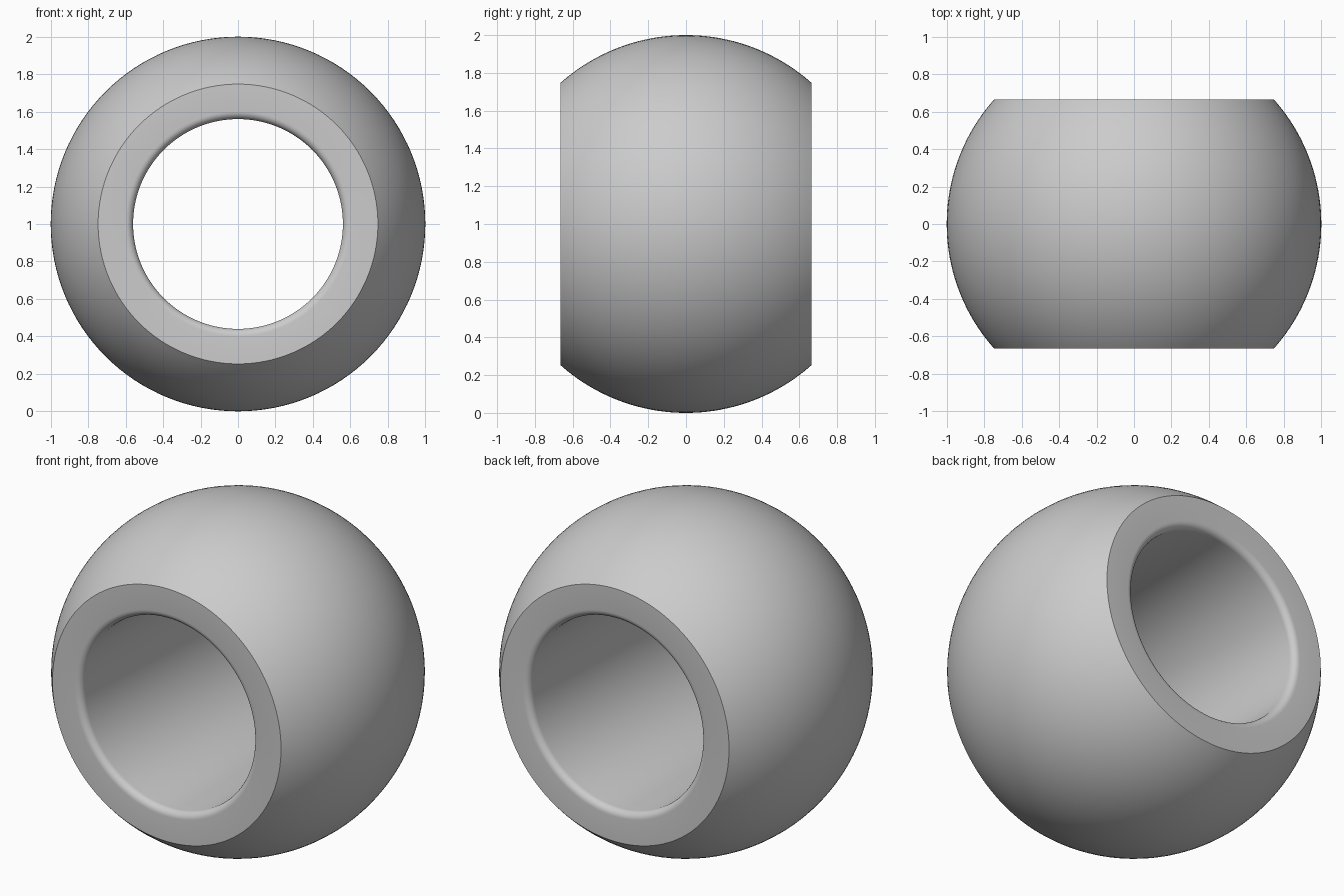
import bpy
import bmesh
from math import sin, cos, asin, pi, radians
from mathutils import Vector, Matrix

cube = bpy.data.objects.get("Cube")
if cube:
    bpy.data.objects.remove(cube, do_unlink=True)

RADIUS = 1.0        # outer sphere
HALF_WIDTH = 0.665  # flat cut faces
BORE = 0.56         # hole radius
FILLET = 0.04       # rounded lip of the hole
SEGMENTS = 128


def arc(cx, cy, r, start, end, steps):
    """Points (distance from axis, y) along an arc."""
    angles = [start + (end - start) * i / steps for i in range(steps + 1)]
    return [(cx + r * cos(a), cy + r * sin(a)) for a in angles]


# Closed cross-section: outer sphere, back lip, front lip
edge = asin(HALF_WIDTH / RADIUS)
lip_x, lip_y = BORE + FILLET, HALF_WIDTH - FILLET
profile = arc(0, 0, RADIUS, -edge, edge, 40)
profile += arc(lip_x, lip_y, FILLET, pi / 2, pi, 6)
profile += arc(lip_x, -lip_y, FILLET, pi, 1.5 * pi, 6)

# Revolve the cross-section about the y axis
bm = bmesh.new()
rings = []
for s in range(SEGMENTS):
    turn = Matrix.Rotation(2 * pi * s / SEGMENTS, 3, 'Y')
    rings.append([bm.verts.new(turn @ Vector((r, y, 0))) for r, y in profile])
count = len(profile)
for s, ring in enumerate(rings):
    following = rings[(s + 1) % SEGMENTS]
    for i in range(count):
        j = (i + 1) % count
        bm.faces.new((ring[i], ring[j], following[j], following[i]))
bmesh.ops.recalc_face_normals(bm, faces=bm.faces)
bmesh.ops.translate(bm, verts=bm.verts, vec=(0, 0, RADIUS))

mesh = bpy.data.meshes.new("bead")
bm.to_mesh(mesh)
bm.free()
bead = bpy.data.objects.new("bead", mesh)
bpy.context.collection.objects.link(bead)

# Plain grey material
grey = bpy.data.materials.new("light grey")
grey.use_nodes = True
colour = (0.6, 0.6, 0.6, 1)
grey.diffuse_color = colour
grey.node_tree.nodes["Principled BSDF"].inputs["Base Color"].default_value = colour
mesh.materials.append(grey)

# Smooth surfaces with crisp outer rims
bpy.ops.object.select_all(action='DESELECT')
bead.select_set(True)
bpy.context.view_layer.objects.active = bead
bpy.ops.object.shade_smooth_by_angle(angle=radians(30))
